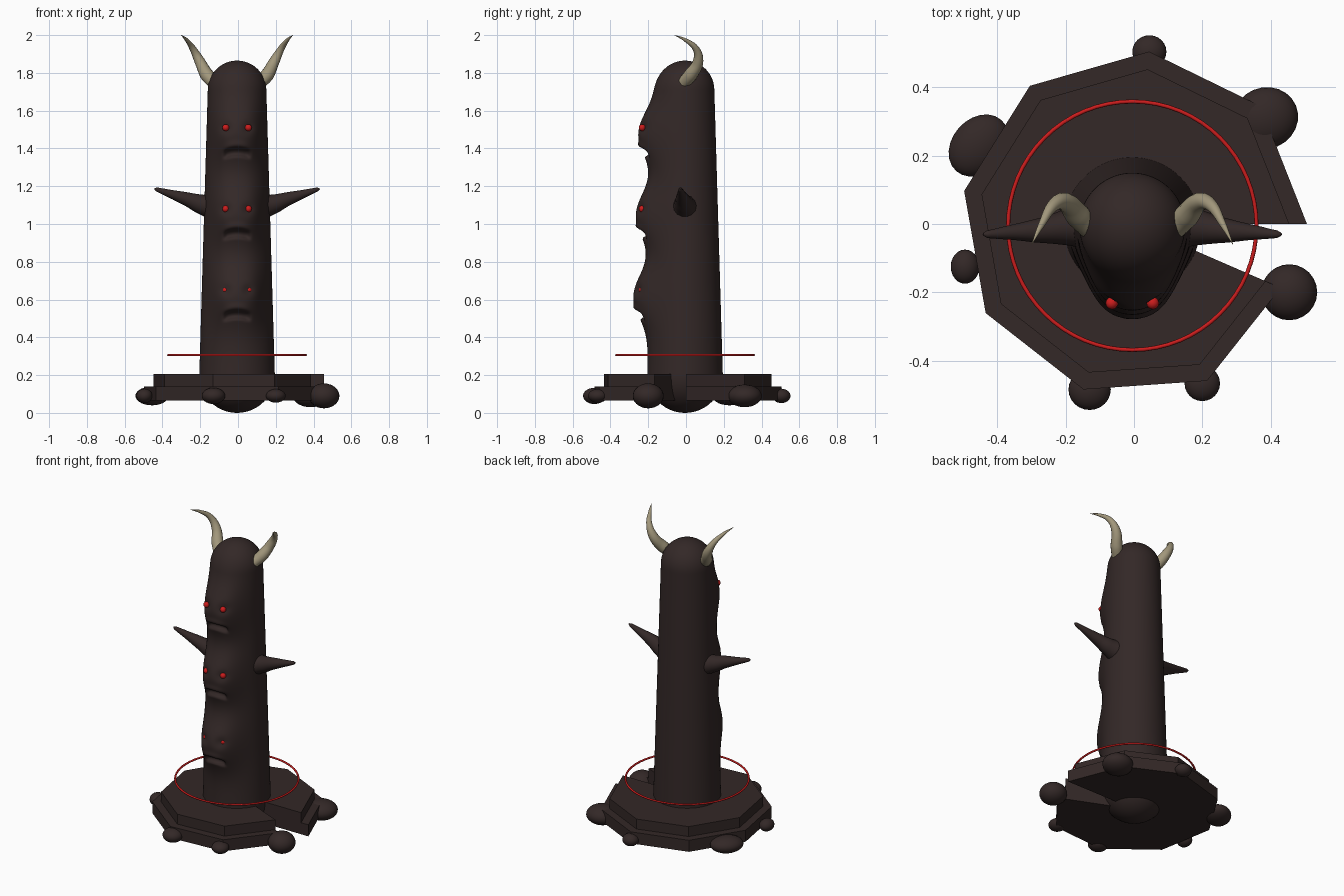
import bpy, bmesh, math
from math import sin, cos, pi, exp, radians
from mathutils import Vector

if "Cube" in bpy.data.objects:
    bpy.data.objects.remove(bpy.data.objects["Cube"])

CX = CY = -0.005


def material(name, rgb):
    m = bpy.data.materials.new(name)
    m.use_nodes = True
    m.diffuse_color = (*rgb, 1)
    bsdf = m.node_tree.nodes["Principled BSDF"]
    bsdf.inputs["Base Color"].default_value = (*rgb, 1)
    bsdf.inputs["Roughness"].default_value = 0.8
    return m


dark = material("dark_wood", (0.033, 0.021, 0.020))
red = material("glowing_red", (0.6, 0.012, 0.012))
bone = material("bone", (0.36, 0.31, 0.20))


def finish(ob, mat, smooth=True):
    ob.data.materials.clear()
    ob.data.materials.append(mat)
    if smooth:
        for p in ob.data.polygons:
            p.use_smooth = True
    return ob


def mesh_object(name, bm, mat, smooth=True):
    bmesh.ops.recalc_face_normals(bm, faces=bm.faces)
    me = bpy.data.meshes.new(name)
    bm.to_mesh(me)
    bm.free()
    ob = bpy.data.objects.new(name, me)
    bpy.context.collection.objects.link(ob)
    return finish(ob, mat, smooth)


def ball(name, loc, size, mat, turn=0):
    bpy.ops.mesh.primitive_uv_sphere_add(segments=24, ring_count=14, location=loc, rotation=(0, 0, turn))
    ob = bpy.context.object
    ob.name = name
    ob.scale = size
    return finish(ob, mat)


def tapered_tube(name, points, mat):
    """Smooth path of (x, y, z, radius) swept with a round section."""
    cu = bpy.data.curves.new(name, "CURVE")
    cu.dimensions = "3D"
    cu.bevel_depth = 1
    cu.bevel_resolution = 5
    cu.use_fill_caps = True
    sp = cu.splines.new("BEZIER")
    sp.resolution_u = 8
    sp.bezier_points.add(len(points) - 1)
    for bp, (x, y, z, r) in zip(sp.bezier_points, points):
        bp.co = (x, y, z)
        bp.radius = r
        bp.handle_left_type = bp.handle_right_type = "AUTO"
    ob = bpy.data.objects.new(name, cu)
    bpy.context.collection.objects.link(ob)
    bpy.ops.object.select_all(action="DESELECT")
    ob.select_set(True)
    bpy.context.view_layer.objects.active = ob
    bpy.ops.object.convert(target="MESH")
    return finish(bpy.context.object, mat)


# Column: tapered capsule whose front is pushed out into three faces
EYES = (1.51, 1.08, 0.65)
EYE_X = 0.06


def face_push(x, z):
    push = 0
    for e in EYES:
        push += 0.086 * exp(-(x / 0.115) ** 4 / 2 - ((z - e + 0.03) / 0.112) ** 2 / 2)
        # eye sockets
        for s in (-1, 1):
            push -= 0.014 * exp(-((x - s * EYE_X) ** 2 + (z - e) ** 2) / 0.03 ** 2)
        # drooping mouth under an upper lip
        mouth = e - 0.128 - 3 * x * x
        push -= 0.032 * exp(-(x / 0.066) ** 8 - ((z - mouth) / 0.021) ** 4)
        push += 0.010 * exp(-(x / 0.07) ** 4 - ((z - mouth - 0.035) / 0.02) ** 2)
    return push


LOW, HIGH, R0, R1, SEG = 0.2, 1.71, 0.2, 0.155, 128
rings = [(R0 * sin(a), LOW - R0 * cos(a)) for a in [pi / 2 * i / 14 for i in range(1, 14)]]
rings += [(R0 + (R1 - R0) * i / 170, LOW + (HIGH - LOW) * i / 170) for i in range(171)]
rings += [(R1 * cos(a), HIGH + R1 * sin(a)) for a in [pi / 2 * i / 14 for i in range(1, 14)]]

bm = bmesh.new()
loops = []
for r, z in rings:
    loop = []
    for i in range(SEG):
        a = 2 * pi * i / SEG
        x, y = r * cos(a), r * sin(a)
        if y < 0:
            y -= face_push(x, z) * min(1, -y / (r * 0.35))
        loop.append(bm.verts.new((x + CX, y + CY, z)))
    loops.append(loop)
for a, b in zip(loops, loops[1:]):
    for i in range(SEG):
        j = (i + 1) % SEG
        bm.faces.new((a[i], a[j], b[j], b[i]))
for loop, z in ((loops[0], 0), (loops[-1], HIGH + R1)):
    pole = bm.verts.new((CX, CY, z))
    for i in range(SEG):
        bm.faces.new((loop[i], loop[(i + 1) % SEG], pole))
mesh_object("totem_column", bm, dark)

# Eyes
for n, e in enumerate(EYES):
    for s, side in ((-1, "right"), (1, "left")):
        ball(f"{side}_eye_{n + 1}", (CX + s * EYE_X, -0.232, e), (0.018, 0.018, 0.018), red)

# Horns and side spikes
for s, side in ((-1, "right"), (1, "left")):
    horn = [(0.125, -0.01, 1.75, 0.034), (0.160, 0.025, 1.79, 0.036), (0.197, 0.064, 1.86, 0.028),
            (0.232, 0.054, 1.925, 0.018), (0.265, 0.0, 1.972, 0.010), (0.295, -0.06, 2.0, 0.001)]
    tapered_tube(f"{side}_horn", [(CX + s * x, y, z, r) for x, y, z, r in horn], bone)
    spike = [(0.12, -0.005, 1.09, 0.075), (0.19, -0.01, 1.105, 0.053), (0.26, -0.018, 1.13, 0.038),
             (0.36, -0.025, 1.162, 0.021), (0.425, -0.03, 1.183, 0.011), (0.437, -0.03, 1.187, 0.004)]
    tapered_tube(f"{side}_spike", [(CX + s * x, y, z, r) for x, y, z, r in spike], dark)


# Two-tier plinth: faceted slabs with a wedge missing on one side
def slab(name, radius, z0, z1):
    step = 42
    outline = [Vector((0, 0))]
    outline += [radius * Vector((cos(radians(1 + k * step)), sin(radians(1 + k * step)))) for k in range(8)]
    outline.append(0.925 * radius * Vector((cos(radians(-23.5)), sin(radians(-23.5)))))
    outline[1].y = 0
    bm = bmesh.new()
    base = bm.faces.new([bm.verts.new((p.x, p.y, z0)) for p in outline])
    top = bmesh.ops.extrude_face_region(bm, geom=[base])["geom"]
    bmesh.ops.translate(bm, vec=(0, 0, z1 - z0),
                        verts=[v for v in top if isinstance(v, bmesh.types.BMVert)])
    mesh_object(name, bm, dark, smooth=False)


slab("lower_slab", 0.507, 0.065, 0.14)
slab("upper_slab", 0.455, 0.14, 0.205)

# Boulders around the plinth: x, y, length, width, height, turn
boulders = [(0.045, 0.505, 0.05, 0.048, 0.038, 0), (0.385, 0.31, 0.097, 0.09, 0.06, 0.4),
            (0.455, -0.20, 0.082, 0.082, 0.066, 0), (0.20, -0.467, 0.052, 0.052, 0.036, 0),
            (-0.13, -0.485, 0.062, 0.06, 0.043, 0), (-0.495, -0.125, 0.042, 0.05, 0.038, 0),
            (-0.455, 0.23, 0.1, 0.078, 0.05, 0.85)]
for n, (x, y, a, b, c, turn) in enumerate(boulders):
    ball(f"boulder_{n + 1}", (x, y, 0.09), (a, b, c), dark, turn)

# Floating ring
bpy.ops.mesh.primitive_torus_add(location=(CX, CY, 0.306), major_radius=0.364, minor_radius=0.006,
                                 major_segments=64, minor_segments=8)
bpy.context.object.name = "floating_ring"
finish(bpy.context.object, red)
